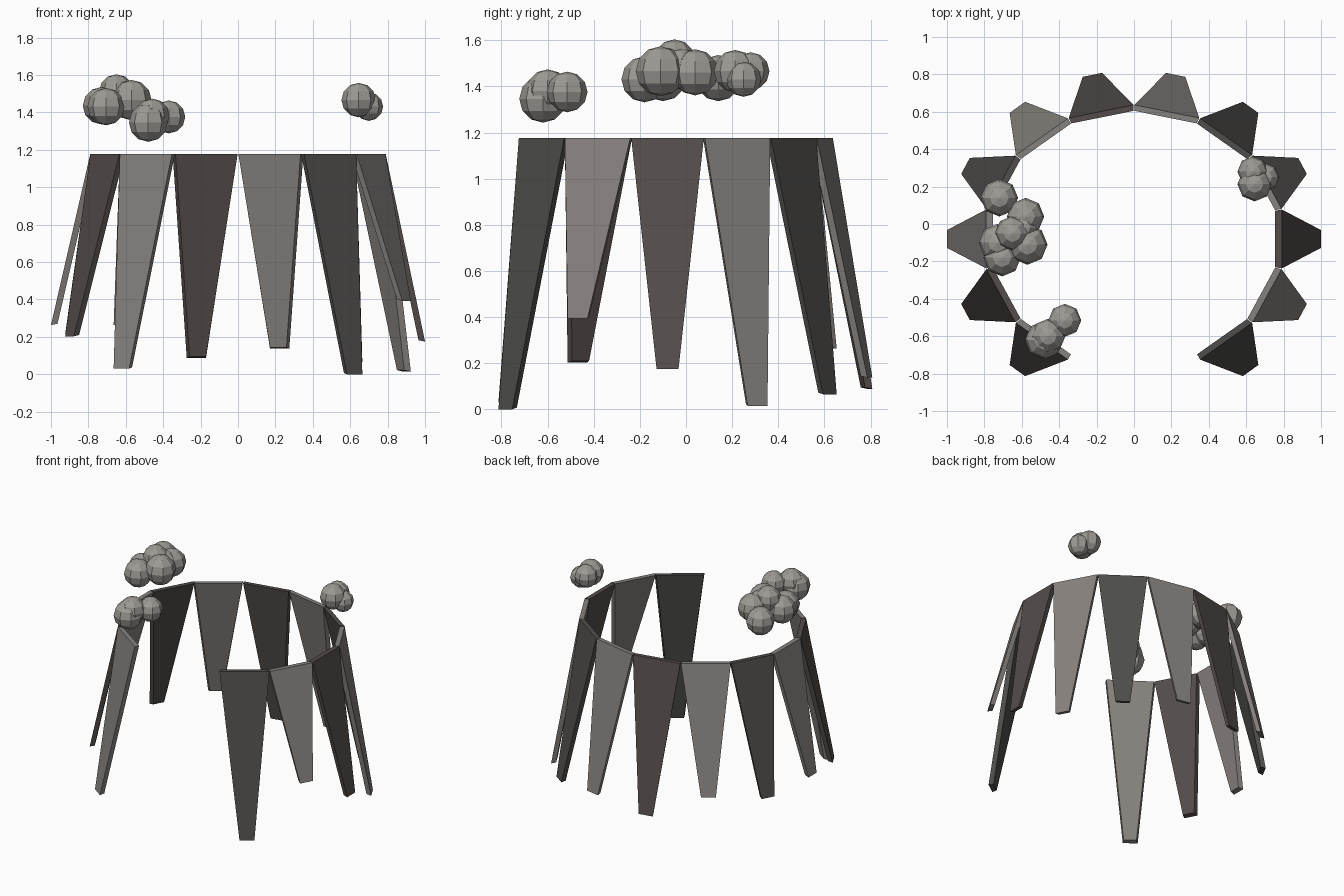
import bpy, bmesh
from math import sin, cos, pi
from mathutils import Vector

if "Cube" in bpy.data.objects:
    bpy.data.objects.remove(bpy.data.objects["Cube"])

CY = -0.08                   # ring centre in y
TOP, THICK = 1.177, 0.035
STEP = 2 * pi / 14


def material(name, rgb):
    mat = bpy.data.materials.new(name)
    mat.diffuse_color = (*rgb, 1)
    mat.use_nodes = True
    mat.node_tree.nodes["Principled BSDF"].inputs["Base Color"].default_value = mat.diffuse_color
    return mat


LIGHT = material("light_stone", (0.24, 0.22, 0.205))
DARK = material("dark_stone", (0.078, 0.076, 0.070))
BROWN = material("brown_stone", (0.088, 0.074, 0.068))
PUFF = material("puff_grey", (0.34, 0.325, 0.30))


def ring(angle, radius, side, z, squash):
    """Point on the squashed ring, moved sideways along its tangent."""
    x = radius * sin(angle) + side * cos(angle)
    y = radius * cos(angle) - side * sin(angle)
    return Vector((x, y * squash + CY, z))


def new_object(name, bm, mat):
    bmesh.ops.recalc_face_normals(bm, faces=bm.faces)
    mesh = bpy.data.meshes.new(name)
    bm.to_mesh(mesh)
    bm.free()
    mesh.materials.append(mat)
    ob = bpy.data.objects.new(name, mesh)
    bpy.context.collection.objects.link(ob)
    return ob


def panel(name, angle, bottom, mat):
    """Tapered plank leaning outward from the rim."""
    bm = bmesh.new()
    rows = []
    for radius, half, z, squash, rise in ((0.79, 0.178, TOP, 0.885, 0), (1.0, 0.053, bottom, 0.9, 0.2)):
        for inset in (0, THICK):
            h = half - inset * 0.22
            rows.append([bm.verts.new(ring(angle, radius - inset, s * h, z + inset * rise, squash))
                         for s in (-1, 1)])
    to, ti, bo, bi = rows
    for f in ((to[0], to[1], bo[1], bo[0]), (ti[0], ti[1], bi[1], bi[0]),
              (to[0], to[1], ti[1], ti[0]), (bo[0], bo[1], bi[1], bi[0]),
              (to[0], ti[0], bi[0], bo[0]), (to[1], ti[1], bi[1], bo[1])):
        bm.faces.new(f)
    new_object(name, bm, mat)


def cluster(name, balls):
    """Group of overlapping low-poly balls."""
    bm = bmesh.new()
    for x, y, z, r in balls:
        res = bmesh.ops.create_uvsphere(bm, u_segments=8, v_segments=6, radius=r)
        bmesh.ops.translate(bm, verts=res["verts"], vec=(x, y, z - 0.004))
    new_object(name, bm, PUFF)


# Hanging panels, counted from the back; the two front places stay open
right = [(0.137, LIGHT), (0.065, DARK), (0.015, LIGHT), (0.175, BROWN), (0.393, LIGHT), (0.0, DARK)]
left = [(0.088, BROWN), (0.263, LIGHT), (0.215, DARK), (0.263, LIGHT), (0.203, BROWN), (0.03, LIGHT)]
for i in range(6):
    a = (i + 0.5) * STEP
    panel(f"right_panel_{i + 1}", a, *right[i])
    panel(f"left_panel_{i + 1}", -a, *left[i])

# Ball clusters floating above the rim
cluster("right_puff", [(0.645, 0.213, 1.47, 0.092), (0.635, 0.28, 1.47, 0.082),
                       (0.70, 0.25, 1.435, 0.076)])
cluster("left_puff", [(-0.72, 0.14, 1.44, 0.10), (-0.58, 0.04, 1.465, 0.10),
                      (-0.60, -0.02, 1.48, 0.09), (-0.65, -0.05, 1.515, 0.093),
                      (-0.73, -0.10, 1.44, 0.10), (-0.57, -0.11, 1.47, 0.108),
                      (-0.705, -0.18, 1.435, 0.10)])
cluster("front_left_puff", [(-0.48, -0.62, 1.35, 0.103), (-0.46, -0.60, 1.385, 0.093),
                            (-0.37, -0.515, 1.38, 0.088)])
